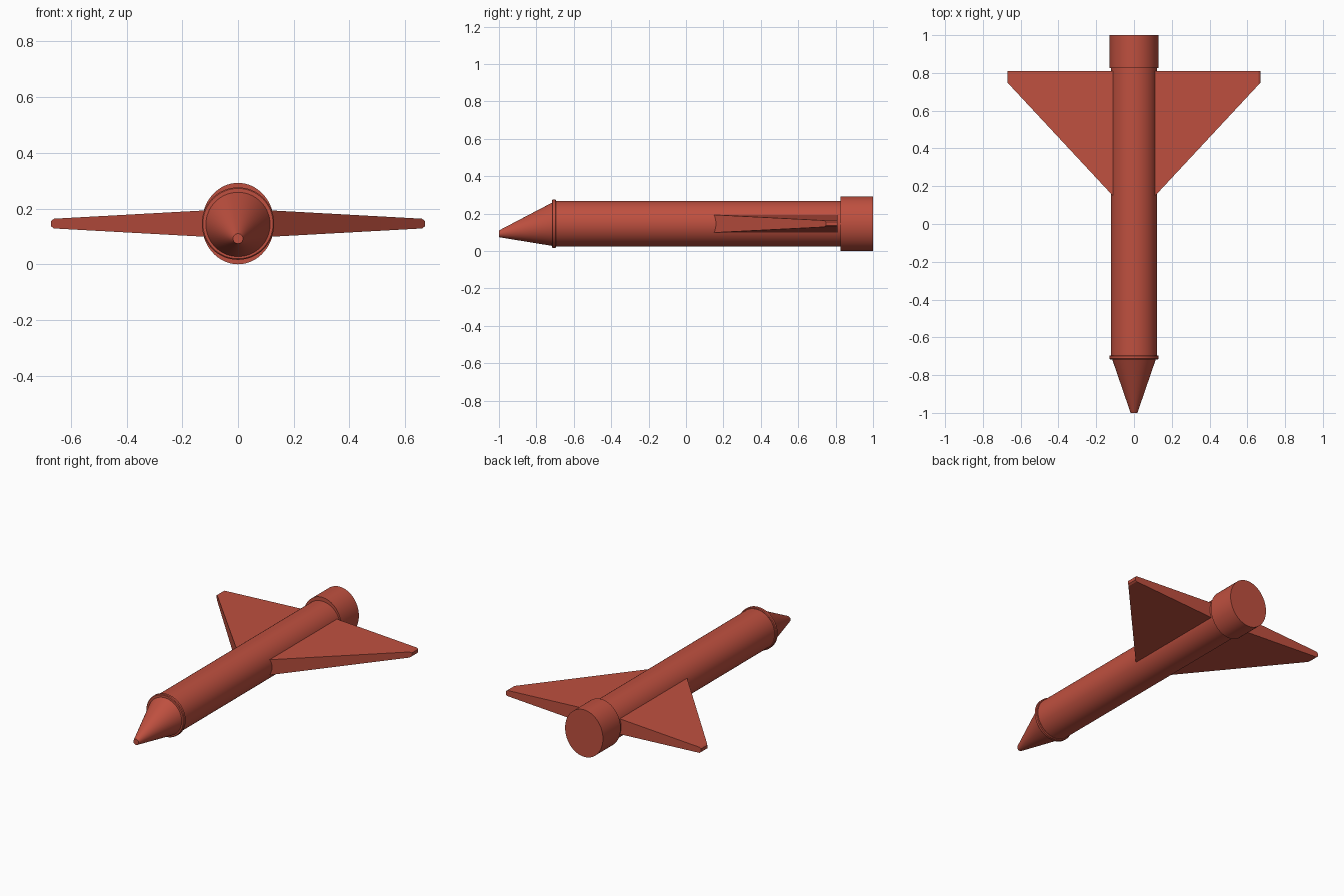
import bpy, bmesh
from math import sin, cos, pi, radians

if "Cube" in bpy.data.objects:
    bpy.data.objects.remove(bpy.data.objects["Cube"])

red = bpy.data.materials.new("red_paint")
red.diffuse_color = (0.52, 0.08, 0.05, 1)
red.use_nodes = True
red.node_tree.nodes["Principled BSDF"].inputs["Base Color"].default_value = red.diffuse_color
ZC = 0.146


def finish(name, bm):
    bmesh.ops.recalc_face_normals(bm, faces=bm.faces)
    me = bpy.data.meshes.new(name)
    bm.to_mesh(me)
    bm.free()
    me.materials.append(red)
    ob = bpy.data.objects.new(name, me)
    bpy.context.collection.objects.link(ob)
    bpy.ops.object.select_all(action='DESELECT')
    ob.select_set(True)
    bpy.context.view_layer.objects.active = ob
    bpy.ops.object.shade_smooth_by_angle(angle=radians(25))
    return ob


def loft(name, rings):
    """Skin closed rings of points and cap both ends."""
    bm = bmesh.new()
    loops = [[bm.verts.new(p) for p in r] for r in rings]
    for a, b in zip(loops, loops[1:]):
        for i in range(len(a)):
            j = (i + 1) % len(a)
            bm.faces.new((a[i], a[j], b[j], b[i]))
    bm.faces.new(loops[0])
    bm.faces.new(loops[-1])
    return finish(name, bm)


def oval(y, rx, rz, z=ZC, n=64):
    return [(rx * cos(2 * pi * i / n), y, z + rz * sin(2 * pi * i / n)) for i in range(n)]


def chord(x, y0, y1, h):
    return [(x, y0, ZC - h), (x, y1, ZC - h), (x, y1, ZC + h), (x, y0, ZC + h)]


# Body, nose with its drooped tip, collar and exhaust
loft("fuselage", [oval(-0.71, 0.122, 0.122), oval(0.84, 0.122, 0.122)])
loft("nose_cone", [oval(-1.0, 0.018, 0.018, 0.092), oval(-0.70, 0.121, 0.121)])
loft("nose_collar", [oval(-0.717, 0.126, 0.126), oval(-0.713, 0.130, 0.130),
                     oval(-0.699, 0.130, 0.130), oval(-0.695, 0.126, 0.126)])
loft("exhaust", [oval(0.827, 0.130, 0.146), oval(1.0, 0.130, 0.146)])

# Tapered delta wings with chamfered tips
for side, s in (("right", 1), ("left", -1)):
    loft(side + "_wing", [chord(s * 0.05, 0.083, 0.81, 0.051),
                          chord(s * 0.66, 0.738, 0.81, 0.0175),
                          chord(s * 0.67, 0.748, 0.81, 0.010)])
